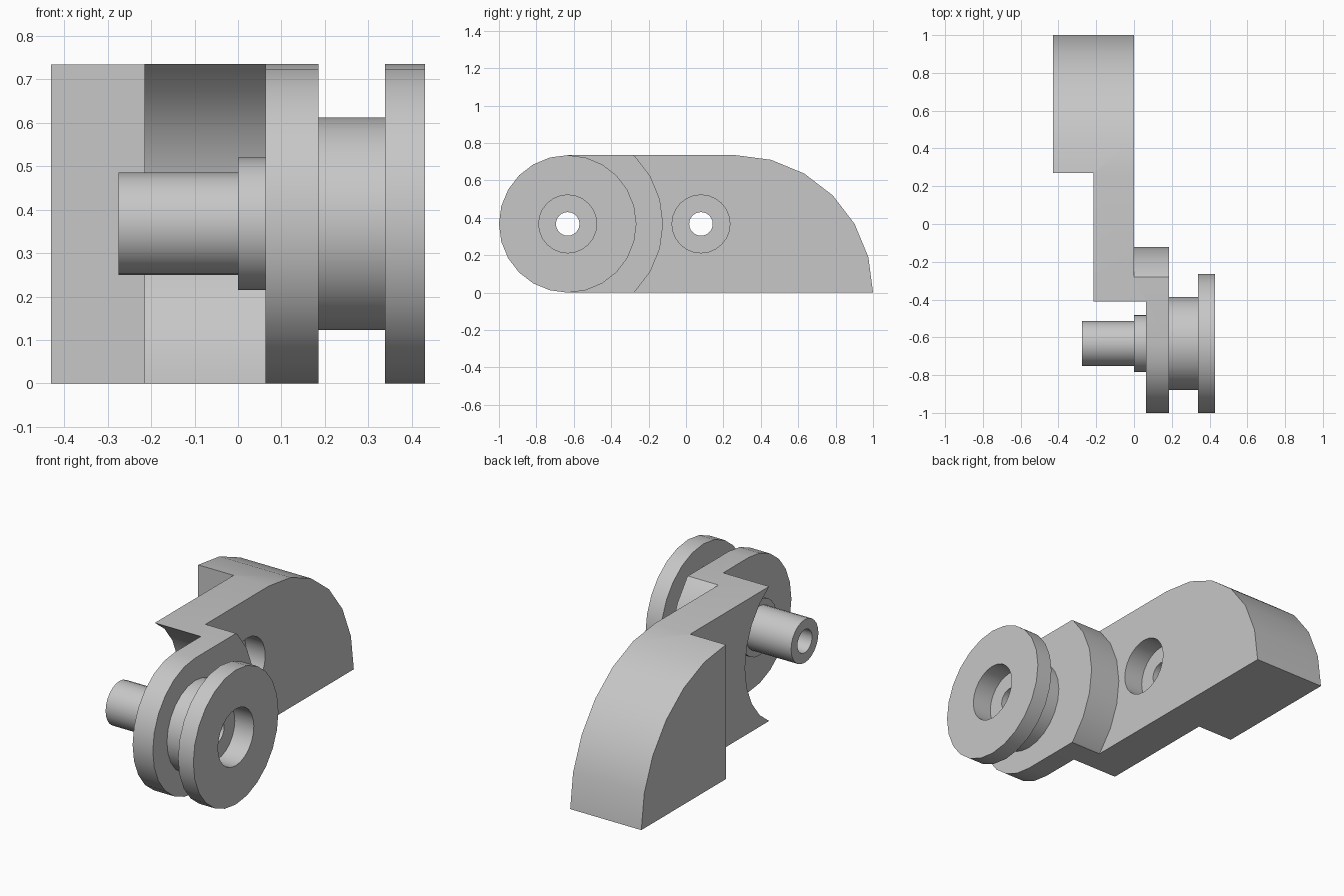
import bpy, bmesh, math

cube = bpy.data.objects.get("Cube")
if cube:
    bpy.data.objects.remove(cube, do_unlink=True)

R = 0.3675                    # half height of the link
H = 2 * R
PIVOT = (R - 1, R)            # (y, z) of the pivot axis
BORE_CENTRE = (0.08, R)       # (y, z) of the second bore
SEG = 24

grey = bpy.data.materials.new("plain grey")
grey.use_nodes = True
grey.diffuse_color = (0.57, 0.57, 0.57, 1)
grey.node_tree.nodes["Principled BSDF"].inputs["Base Color"].default_value = grey.diffuse_color


def finish(name, bm):
    bmesh.ops.recalc_face_normals(bm, faces=bm.faces)
    mesh = bpy.data.meshes.new(name)
    bm.to_mesh(mesh)
    bm.free()
    mesh.materials.append(grey)
    obj = bpy.data.objects.new(name, mesh)
    bpy.context.collection.objects.link(obj)
    return obj


def arc(centre, radius, start, end, steps):
    angles = [math.radians(start + (end - start) * i / steps) for i in range(steps + 1)]
    return [(centre[0] + radius * math.cos(a), centre[1] + radius * math.sin(a)) for a in angles]


def extrude(name, outline, x0, x1):
    """Prism along x from a (y, z) outline."""
    bm = bmesh.new()
    face = bm.faces.new([bm.verts.new((x0, y, z)) for y, z in outline])
    geom = bmesh.ops.extrude_face_region(bm, geom=[face])["geom"]
    moved = [v for v in geom if isinstance(v, bmesh.types.BMVert)]
    bmesh.ops.translate(bm, verts=moved, vec=(x1 - x0, 0, 0))
    return finish(name, bm)


def disc(name, centre, radius, x0, x1):
    return extrude(name, arc(centre, radius, 0, 360, SEG)[:-1], x0, x1)


def lathe(name, profile):
    """Closed (x, radius) profile turned about the pivot axis."""
    bm = bmesh.new()
    rings = [[bm.verts.new((x, y, z)) for y, z in arc(PIVOT, r, 0, 360, SEG)[:-1]]
             for x, r in profile]
    for a, b in zip(rings, rings[1:] + rings[:1]):
        for i in range(SEG):
            j = (i + 1) % SEG
            bm.faces.new((a[i], a[j], b[j], b[i]))
    return finish(name, bm)


def activate(obj):
    bpy.ops.object.select_all(action="DESELECT")
    obj.select_set(True)
    bpy.context.view_layer.objects.active = obj


def cut(obj, cutter):
    cutter.hide_render = True
    activate(obj)
    mod = obj.modifiers.new("cut", "BOOLEAN")
    mod.operation, mod.solver, mod.object = "DIFFERENCE", "EXACT", cutter
    bpy.ops.object.modifier_apply(modifier=mod.name)
    bpy.data.objects.remove(cutter, do_unlink=True)


# Link body: round nose, flat top, quarter-round tail
outline = arc(PIVOT, R, 270, 90, 12) + arc((1 - H, 0), H, 90, 0, 6)
link = extrude("link_body", outline, -0.43, 0.185)

# Step beside the tail block
cut(link, extrude("step_cutter", [(-2, -1), (0.27, -1), (0.27, 2), (-2, 2)], -1, -0.215))
# Concave clearance for the neighbouring link
cut(link, disc("clearance_cutter", PIVOT, 0.43, -1, 0.063))
# Rounded shoulder where the tongue meets the plate
shoulder = arc(PIVOT, 0.51, -60, 60, 8) + [(-0.38, 2), (2, 2), (2, -1), (-0.38, -1)]
cut(link, extrude("shoulder_cutter", shoulder, 0, 1))
# Bores, the rear one stepped
cut(link, disc("pivot_bore_cutter", PIVOT, 0.063, -1, 1))
cut(link, disc("rear_bore_cutter", BORE_CENTRE, 0.063, -1, 1))
cut(link, disc("rear_recess_cutter", BORE_CENTRE, 0.155, -0.115, 1))

# Hollow pin with collar
pin = lathe("pin", [(-0.275, 0.063), (-0.275, 0.118), (0, 0.118), (0, 0.152),
                    (0.063, 0.152), (0.063, 0.063)])

# Flanged roller with a stepped bore
roller = lathe("flanged_roller", [(0.185, 0.063), (0.185, 0.245), (0.338, 0.245), (0.338, R),
                                  (0.43, R), (0.43, 0.155), (0.315, 0.155), (0.315, 0.063)])

for part in (link, pin, roller):
    activate(part)
    bpy.ops.object.shade_smooth_by_angle(angle=math.radians(30))
